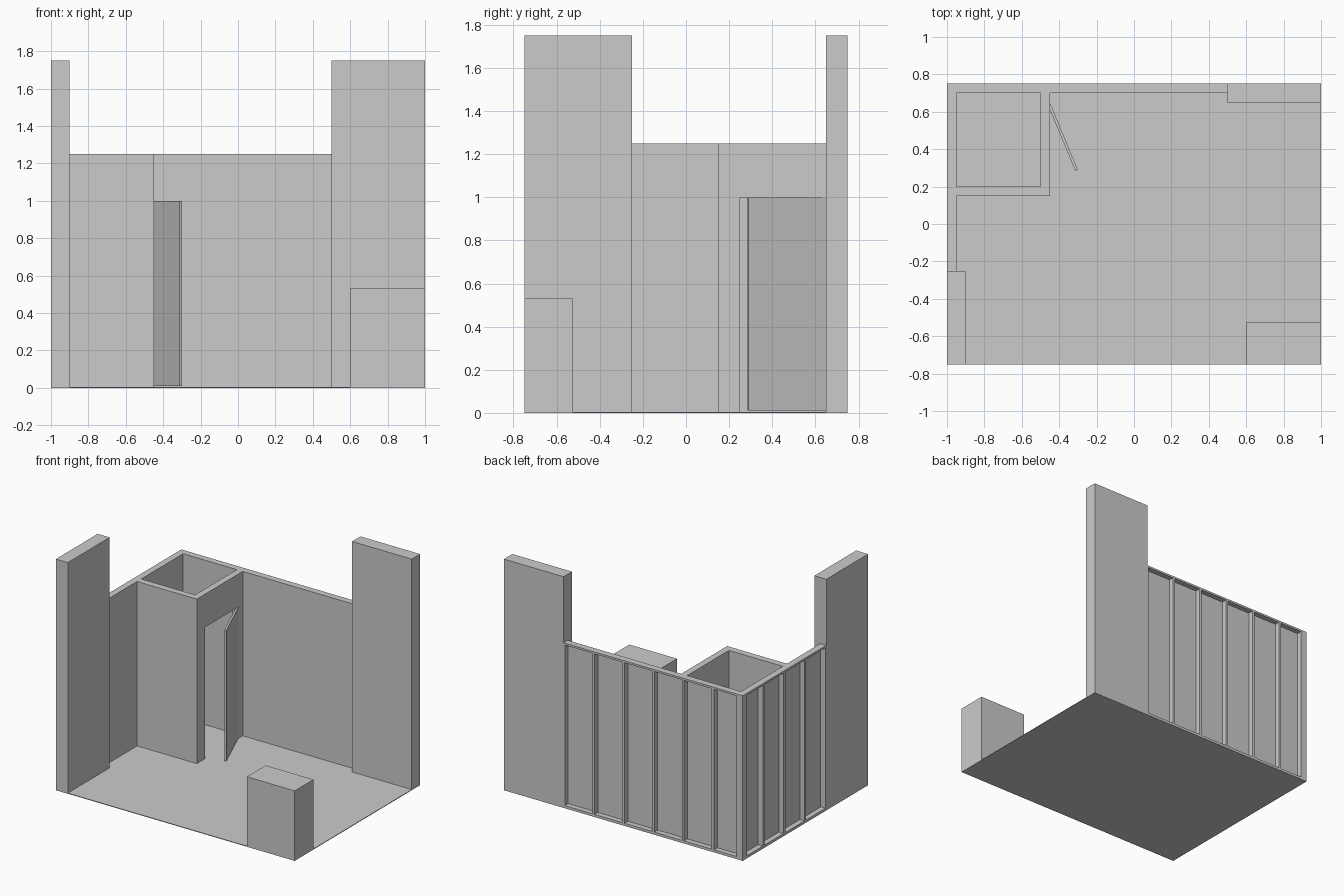
import bpy, bmesh, math

if "Cube" in bpy.data.objects:
    bpy.data.objects.remove(bpy.data.objects["Cube"])

H, T, F = 1.25, 0.05, 0.005   # low wall height, wall thickness, floor thickness


def add_box(bm, x, y, z):
    vs = bmesh.ops.create_cube(bm, size=1)["verts"]
    for v in vs:
        for i, (a, b) in enumerate((x, y, z)):
            v.co[i] = a if v.co[i] < 0 else b


def finish(name, bm, loc=(0, 0, 0), rot=0.0):
    bmesh.ops.recalc_face_normals(bm, faces=bm.faces[:])
    me = bpy.data.meshes.new(name)
    bm.to_mesh(me)
    bm.free()
    ob = bpy.data.objects.new(name, me)
    ob.location = loc
    ob.rotation_euler.z = rot
    bpy.context.collection.objects.link(ob)
    return ob


def box(name, x, y, z, loc=(0, 0, 0), rot=0.0):
    bm = bmesh.new()
    add_box(bm, x, y, z)
    return finish(name, bm, loc, rot)


def framed_wall(name, bays, loc, rot):
    """Thin inner skin with rails and studs on the outside; runs along local x."""
    bm = bmesh.new()
    w, s, length = 0.25, 0.01, bays * 0.25
    add_box(bm, (0, length), (T - 0.01, T), (F, H))
    for z in ((F, F + 0.015), (H - 0.015, H)):
        add_box(bm, (0, length), (0, T - 0.01), z)
    for i in range(bays + 1):
        a, b = max(0, i * w - s), min(length, i * w + s)
        add_box(bm, (a, b), (0, T - 0.01), (F + 0.015, H - 0.015))
    return finish(name, bm, loc, rot)


# Floor, towers and counter
box("floor", (-1, 1), (-0.75, 0.75), (0, F))
box("left_tower", (-1, -0.9), (-0.75, -0.25), (F, 1.75))
box("back_tower", (0.5, 1), (0.65, 0.75), (F, 1.75))
box("counter", (0.6, 1), (-0.75, -0.525), (F, 0.53))

# Outer walls with framing on the outside
framed_wall("back_wall", 6, (0.5, 0.75, 0), math.pi)
framed_wall("left_wall", 4, (-1, 0.75, 0), -math.pi / 2)

# Storage cabin front wall
box("cabin_front_wall", (-0.95, -0.5), (0.15, 0.2), (F, H))

# Cabin side wall with doorway, extruded from its profile
bm = bmesh.new()
profile = [(0.15, F), (0.25, F), (0.25, 1), (0.65, 1),
           (0.65, F), (0.7, F), (0.7, H), (0.15, H)]
face = bm.faces.new([bm.verts.new((-0.5, y, z)) for y, z in profile])
ext = bmesh.ops.extrude_face_region(bm, geom=[face])["geom"]
bmesh.ops.translate(bm, vec=(T, 0, 0),
                    verts=[g for g in ext if isinstance(g, bmesh.types.BMVert)])
if not any(f.normal.x < -0.5 for f in bm.faces) and not face.is_valid:
    bm.faces.new([v for v in bm.verts if v.co.x < -0.49])
finish("cabin_side_wall", bm)

# Door leaf standing ajar
box("door", (-0.015, 0), (-0.39, 0), (0.01, 1),
    (-0.45, 0.65, 0), math.radians(22.6))
